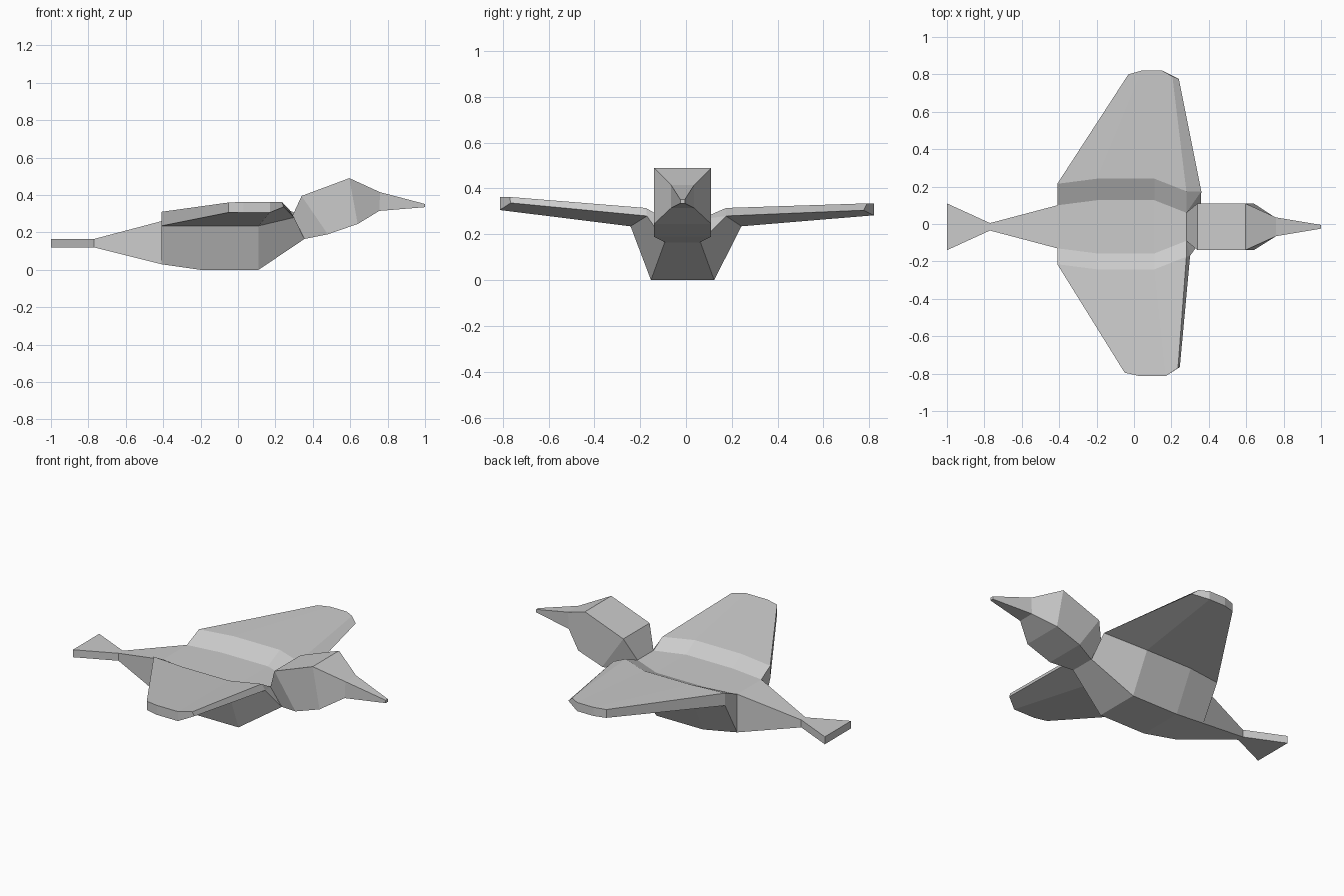
import bpy, bmesh

if "Cube" in bpy.data.objects:
    bpy.data.objects.remove(bpy.data.objects["Cube"])

GREY = (0.6, 0.6, 0.6, 1)
mat = bpy.data.materials.new("plain grey")
mat.use_nodes = True
mat.diffuse_color = GREY
mat.node_tree.nodes["Principled BSDF"].inputs["Base Color"].default_value = GREY

MID = -0.015   # centre line of trunk, head and tail


def loft(name, rings, start=(), end=()):
    """Skin closed rings of equal length; start/end list cap faces as ring indices."""
    bm = bmesh.new()
    vs = [[bm.verts.new(p) for p in r] for r in rings]
    n = len(rings[0])
    for a, b in zip(vs, vs[1:]):
        for i in range(n):
            j = (i + 1) % n
            bm.faces.new((a[i], a[j], b[j], b[i]))
    for ring, caps in ((vs[0], start), (vs[-1], end)):
        for f in caps:
            bm.faces.new([ring[i] for i in f])
    bmesh.ops.recalc_face_normals(bm, faces=bm.faces)
    me = bpy.data.meshes.new(name)
    bm.to_mesh(me)
    bm.free()
    me.materials.append(mat)
    ob = bpy.data.objects.new(name, me)
    bpy.context.collection.objects.link(ob)
    return ob


def box_ring(xb, zb, xt, zt, half):
    """Four-cornered section with bottom edge (xb, zb) and top edge (xt, zt)."""
    return [(xb, MID - half, zb), (xt, MID - half, zt),
            (xt, MID + half, zt), (xb, MID + half, zb)]


QUAD = [(0, 1, 2, 3)]

# Body stations: x, keel half width, keel z, wing root y, root underside z,
# root top z, back half width, back z
stations = [
    (-0.41, 0.115, 0.03, 0.215, 0.235, 0.31, 0.115, 0.26),
    (-0.20, 0.138, 0.00, 0.242, 0.235, 0.315, 0.142, 0.26),
    (0.11, 0.138, 0.00, 0.242, 0.235, 0.315, 0.142, 0.26),
]
rings = []
for x, kw, kz, ry, uz, tz, bw, bz in stations:
    rings.append([(x, MID - kw, kz), (x, -ry, uz), (x, -ry, tz), (x, MID - bw, bz),
                  (x, MID + bw, bz), (x, ry, tz), (x, ry, uz), (x, MID + kw, kz)])
# Slanted chest opening
rings.append([(0.355, MID - 0.078, 0.165), (0.30, -0.17, 0.28), (0.28, -0.175, 0.315),
              (0.28, MID - 0.075, 0.265), (0.28, MID + 0.075, 0.265),
              (0.28, 0.175, 0.315), (0.36, 0.175, 0.28), (0.355, MID + 0.078, 0.165)])
side_caps = [(0, 1, 3), (1, 2, 3), (4, 5, 6), (4, 6, 7)]
loft("body", rings, side_caps, side_caps)

# Wings: underside row then top row, from the body stations to the tip
tips = {
    "left_wing": (6, 5,
                  [(-0.03, 0.80, 0.283), (0.04, 0.82, 0.283), (0.15, 0.82, 0.283), (0.24, 0.775, 0.305)],
                  [(-0.03, 0.80, 0.333), (0.04, 0.82, 0.335), (0.15, 0.82, 0.335), (0.205, 0.79, 0.335)]),
    "right_wing": (1, 2,
                   [(-0.05, -0.795, 0.307), (0.03, -0.813, 0.306), (0.17, -0.813, 0.306), (0.245, -0.765, 0.337)],
                   [(-0.05, -0.795, 0.36), (0.03, -0.813, 0.363), (0.17, -0.813, 0.363), (0.235, -0.77, 0.363)]),
}
ladder = [(i, i + 1, 6 - i, 7 - i) for i in range(3)]
for name, (under, top, tip_under, tip_top) in tips.items():
    root = [r[under] for r in rings] + [r[top] for r in reversed(rings)]
    loft(name, [root, tip_under + tip_top[::-1]], (), ladder)

# Head from the neck to the base of the beak
loft("head", [
    box_ring(0.355, 0.165, 0.28, 0.265, 0.076),
    box_ring(0.48, 0.19, 0.34, 0.395, 0.125),
    box_ring(0.64, 0.245, 0.595, 0.49, 0.125),
    box_ring(0.755, 0.315, 0.76, 0.415, 0.05),
], QUAD)

# Beak
loft("beak", [
    box_ring(0.755, 0.315, 0.76, 0.415, 0.05),
    box_ring(1.0, 0.335, 1.0, 0.352, 0.01),
], (), QUAD)

# Tapering rump and flat tail fan
loft("rump", [
    box_ring(-0.41, 0.03, -0.41, 0.26, 0.115),
    box_ring(-0.77, 0.12, -0.77, 0.165, 0.02),
])
loft("tail_fan", [
    box_ring(-0.77, 0.12, -0.77, 0.165, 0.02),
    box_ring(-1.0, 0.12, -1.0, 0.165, 0.125),
], (), QUAD)
